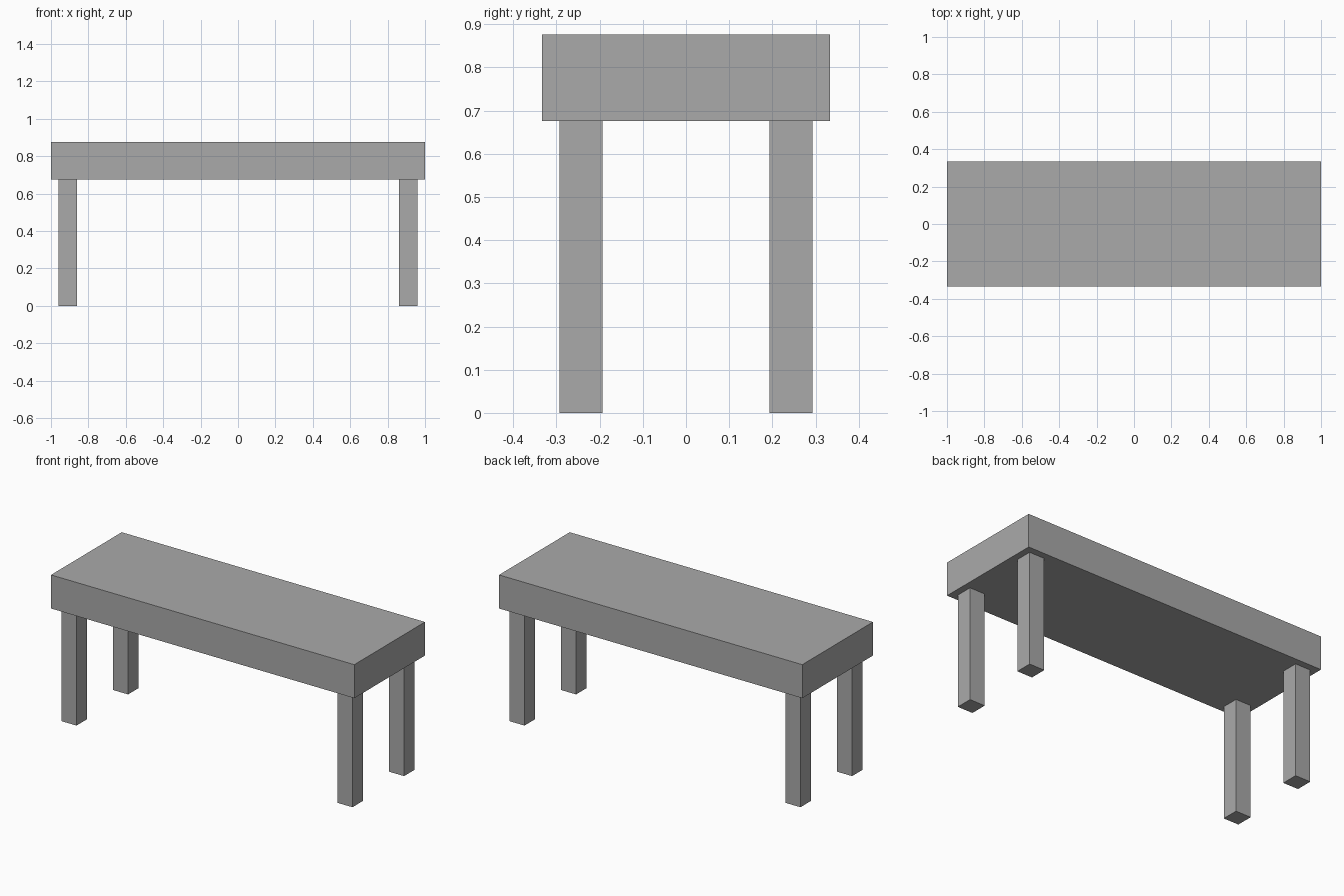
import bpy

# Remove the default cube
if "Cube" in bpy.data.objects:
    bpy.data.objects.remove(bpy.data.objects["Cube"], do_unlink=True)

GREY = (0.4, 0.4, 0.4, 1.0)
mat = bpy.data.materials.new("plain_grey")
mat.use_nodes = True
mat.diffuse_color = GREY
mat.node_tree.nodes["Principled BSDF"].inputs["Base Color"].default_value = GREY

LENGTH, DEPTH, HEIGHT = 2.0, 0.666, 0.876
THICKNESS, LEG, INSET = 0.2, 0.1, 0.04


def box(name, centre, size):
    bpy.ops.mesh.primitive_cube_add(size=1, location=centre)
    obj = bpy.context.object
    obj.name = name
    obj.scale = size
    bpy.ops.object.transform_apply(location=False, rotation=False, scale=True)
    obj.data.materials.append(mat)
    return obj


# Thick slab top
box("table_top", (0, 0, HEIGHT - THICKNESS / 2), (LENGTH, DEPTH, THICKNESS))

# Four square legs, set in slightly from the corners
leg_height = HEIGHT - THICKNESS
leg_x = LENGTH / 2 - INSET - LEG / 2
leg_y = DEPTH / 2 - INSET - LEG / 2
for side, sx in (("left", 1), ("right", -1)):
    for end, sy in (("front", -1), ("back", 1)):
        box(f"{end}_{side}_leg", (sx * leg_x, sy * leg_y, leg_height / 2),
            (LEG, LEG, leg_height))
